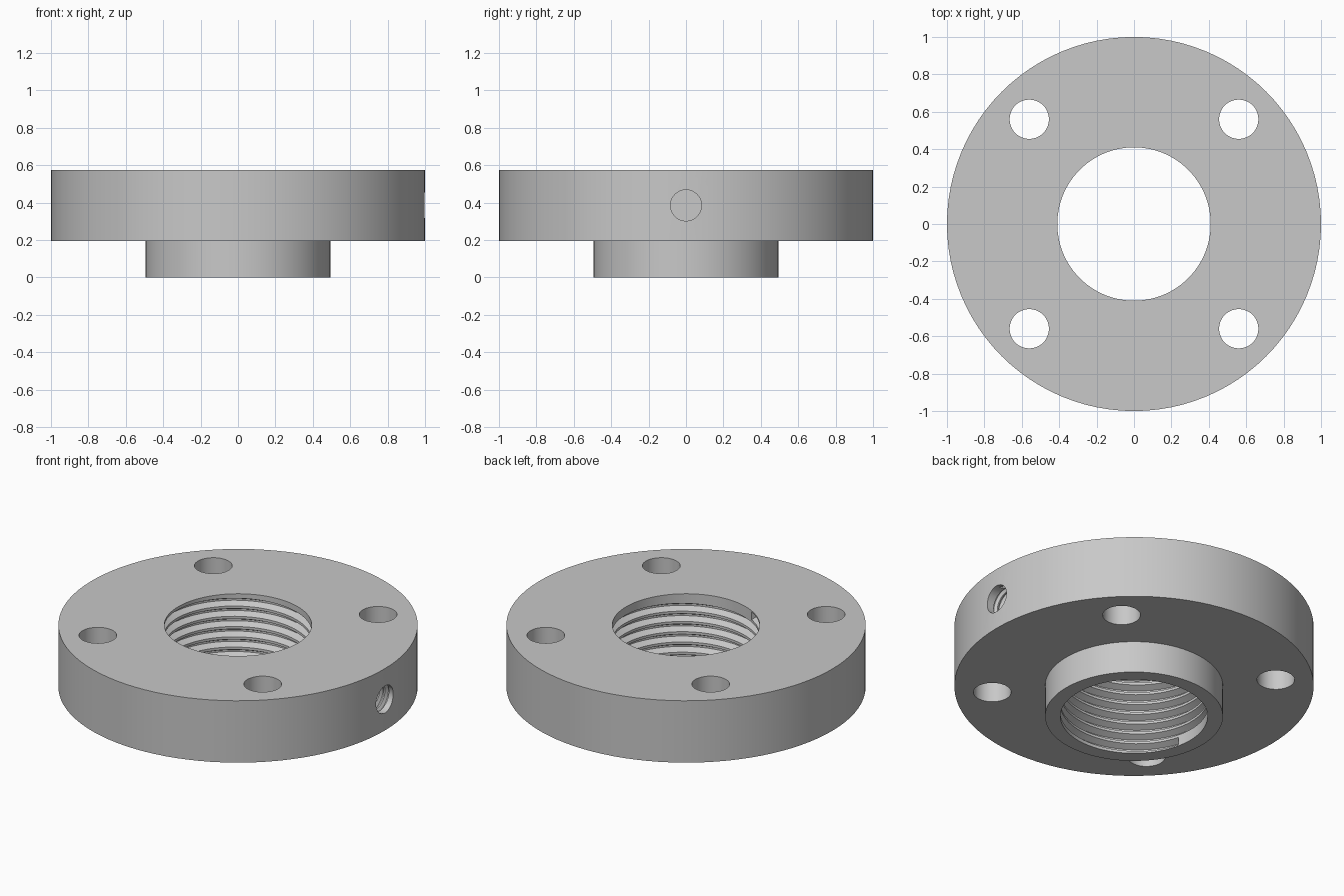
import bpy
import bmesh
from math import sin, cos, pi, radians
from mathutils import Matrix

cube = bpy.data.objects.get("Cube")
if cube:
    bpy.data.objects.remove(cube, do_unlink=True)

SEGMENTS = 96

grey = bpy.data.materials.new("Grey metal")
grey.use_nodes = True
COLOUR = (0.58, 0.58, 0.58, 1)
grey.diffuse_color = COLOUR
grey.node_tree.nodes["Principled BSDF"].inputs["Base Color"].default_value = COLOUR


def make_object(name, bm):
    bmesh.ops.recalc_face_normals(bm, faces=bm.faces)
    mesh = bpy.data.meshes.new(name)
    bm.to_mesh(mesh)
    bm.free()
    mesh.materials.append(grey)
    obj = bpy.data.objects.new(name, mesh)
    bpy.context.collection.objects.link(obj)
    return obj


def lathe(name, profile):
    """Revolve a closed (radius, z) profile about z."""
    bm = bmesh.new()
    rings = []
    for i in range(SEGMENTS):
        a = 2 * pi * i / SEGMENTS
        rings.append([bm.verts.new((r * cos(a), r * sin(a), z)) for r, z in profile])
    n = len(profile)
    for i, ring in enumerate(rings):
        nxt = rings[(i + 1) % SEGMENTS]
        for j in range(n):
            k = (j + 1) % n
            bm.faces.new((ring[j], ring[k], nxt[k], nxt[j]))
    return make_object(name, bm)


def cylinder(name, radius, length, matrix, segments=48):
    bm = bmesh.new()
    bmesh.ops.create_cone(bm, cap_ends=True, segments=segments, radius1=radius,
                          radius2=radius, depth=length, matrix=matrix)
    return make_object(name, bm)


def helix(name, radius, depth, pitch, start, turns, angle, steps, matrix=Matrix()):
    """Right-handed V thread cutter running along local z."""
    lip = depth * 0.25
    mouth, root = pitch * 0.45, pitch * 0.08
    section = [(radius - lip, -mouth), (radius + depth, -root),
               (radius + depth, root), (radius - lip, mouth)]
    bm = bmesh.new()
    rings = []
    for i in range(int(turns * steps) + 1):
        a = angle + 2 * pi * i / steps
        z = start + pitch * i / steps
        rings.append([bm.verts.new(matrix @ Matrix.Rotation(a, 4, 'Z') @
                                   Matrix.Translation((r, 0, z + dz)).to_translation())
                      for r, dz in section])
    for a, b in zip(rings, rings[1:]):
        for j in range(4):
            k = (j + 1) % 4
            bm.faces.new((a[j], a[k], b[k], b[j]))
    bm.faces.new(rings[0])
    bm.faces.new(rings[-1])
    return make_object(name, bm)


# Flange disc with lower hub and plain bore
flange = lathe("threaded_flange", [(0.41, 0), (0.495, 0), (0.495, 0.195),
                                   (1, 0.195), (1, 0.575), (0.41, 0.575)])

# Four bolt holes
cutters = []
for x in (-0.56, 0.56):
    for y in (-0.56, 0.56):
        cutters.append(cylinder("bolt_hole_cutter", 0.105, 1,
                                Matrix.Translation((x, y, 0.4))))

# Blind set screw hole in the left side, then both threads
sideways = Matrix.Translation((0, 0, 0.385)) @ Matrix.Rotation(pi / 2, 4, 'Y')
cutters.append(cylinder("set_screw_hole_cutter", 0.083, 0.6,
                        sideways @ Matrix.Translation((0, 0, 0.8))))
cutters.append(helix("set_screw_thread_cutter", 0.083, 0.018, 0.035, 0.525,
                     12.5, 0, 32, sideways))
cutters.append(helix("bore_thread_cutter", 0.41, 0.036, 0.063, 0.031,
                     8.14, radians(193), SEGMENTS))

bpy.context.view_layer.objects.active = flange
for cutter in cutters:
    cutter.hide_render = True
    cut = flange.modifiers.new(cutter.name, 'BOOLEAN')
    cut.operation = 'DIFFERENCE'
    cut.solver = 'EXACT'
    cut.object = cutter
    bpy.ops.object.modifier_apply(modifier=cut.name)
    bpy.data.objects.remove(cutter, do_unlink=True)

# Smooth round walls, crisp edges
bpy.ops.object.select_all(action='DESELECT')
flange.select_set(True)
bpy.ops.object.shade_smooth_by_angle(angle=radians(25))
